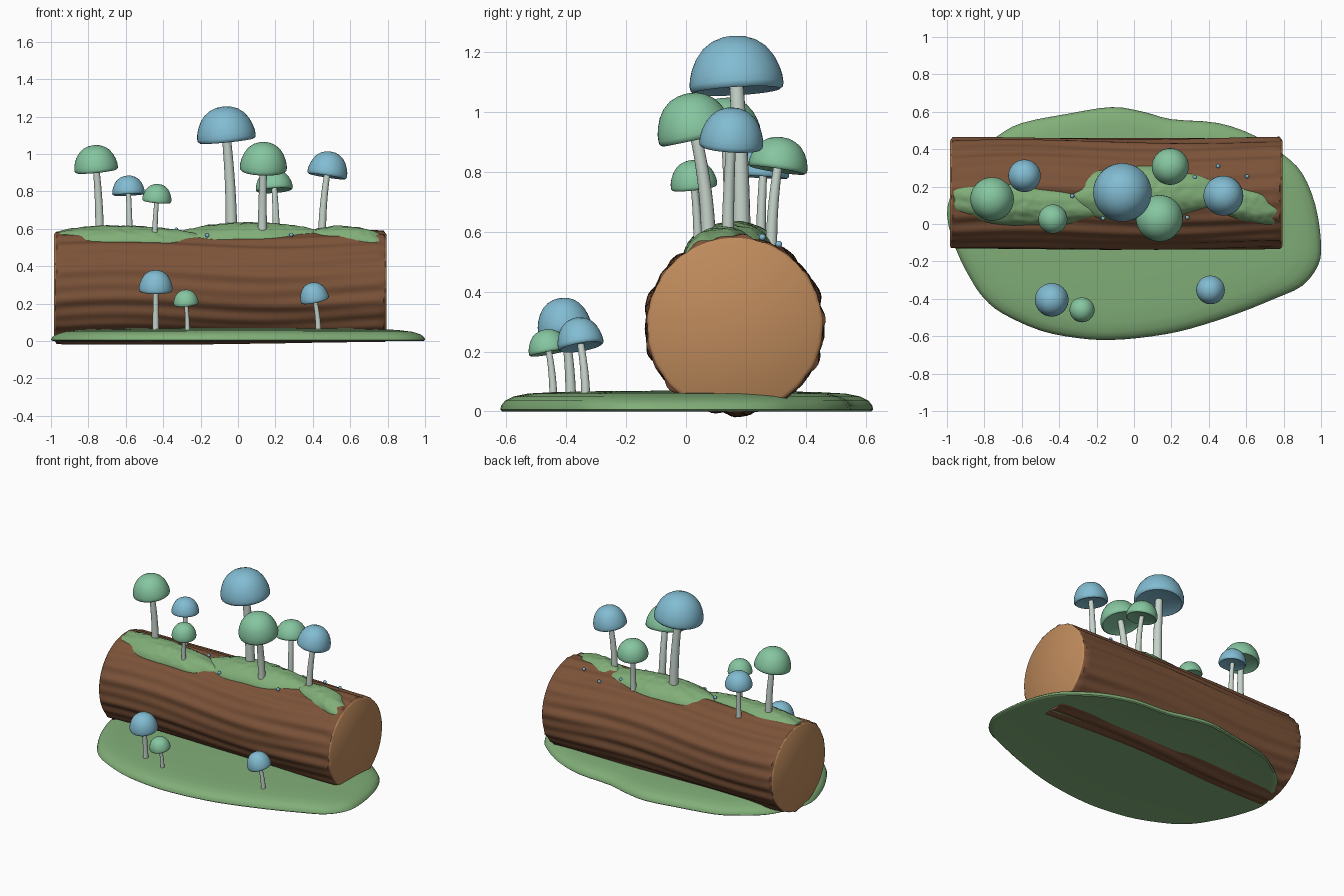
import bpy, bmesh, math
from mathutils import Vector, noise

if "Cube" in bpy.data.objects:
    bpy.data.objects.remove(bpy.data.objects["Cube"])

def material(name, r, g, b):
    lin = [((c / 255 + 0.055) / 1.055) ** 2.4 for c in (r, g, b)]
    m = bpy.data.materials.new(name)
    m.diffuse_color = (*lin, 1)
    m.use_nodes = True
    m.node_tree.nodes["Principled BSDF"].inputs["Base Color"].default_value = m.diffuse_color
    return m

BARK = material("bark brown", 124, 83, 57)
WOOD = material("cut wood tan", 191, 139, 92)
MOSS = material("moss green", 129, 174, 120)
STEM = material("stem pale grey", 198, 212, 203)
BLUE = material("cap blue", 130, 188, 210)
GREEN = material("cap green", 134, 198, 160)

LOG_Y, LOG_Z, LOG_R = 0.163, 0.288, 0.296

def loft(name, rings, mats, angle=40, rule=None):
    """Skin closed rings of points, closing both ends."""
    bm = bmesh.new()
    rows = [[bm.verts.new(p) for p in ring] for ring in rings]
    n = len(rows[0])
    for i, (a, b) in enumerate(zip(rows, rows[1:])):
        for j in range(n):
            k = (j + 1) % n
            f = bm.faces.new((a[j], a[k], b[k], b[j]))
            f.material_index = rule(i) if rule else 0
    for row in (rows[0], rows[-1]):
        f = bm.faces.new(row)
        f.material_index = len(mats) - 1
    bmesh.ops.recalc_face_normals(bm, faces=bm.faces)
    me = bpy.data.meshes.new(name)
    bm.to_mesh(me)
    bm.free()
    for m in mats:
        me.materials.append(m)
    ob = bpy.data.objects.new(name, me)
    bpy.context.collection.objects.link(ob)
    bpy.ops.object.select_all(action='DESELECT')
    ob.select_set(True)
    bpy.context.view_layer.objects.active = ob
    bpy.ops.object.shade_smooth_by_angle(angle=math.radians(angle))
    return ob

# Mossy ground: smoothed outline, scaled into a low rounded slab
OUT = [(1, -.1), (.97, .1), (.9, .27), (.8, .37), (.65, .47), (.45, .54), (.2, .56),
       (.05, .6), (-.12, .625), (-.35, .59), (-.6, .54), (-.73, .47), (-.87, .36),
       (-.96, .2), (-1, .05), (-.95, -.14), (-.87, -.3), (-.8, -.4), (-.7, -.48),
       (-.5, -.57), (-.3, -.61), (-.12, -.62), (.1, -.6), (.3, -.56), (.55, -.48),
       (.75, -.4), (.9, -.33), (.985, -.22)]
outline = []
for i, p1 in enumerate(OUT):
    p0, p2, p3 = OUT[i - 1], OUT[(i + 1) % len(OUT)], OUT[(i + 2) % len(OUT)]
    for t in (0, 1 / 3, 2 / 3):
        outline.append([0.5 * (2 * b + (c - a) * t + (2 * a - 5 * b + 4 * c - d) * t * t
                               + (3 * b - a - 3 * c + d) * t ** 3)
                        for a, b, c, d in zip(p0, p1, p2, p3)])
slab = [(.03, .004), (.6, .004), (.96, .002), (.99, 0), (1, .006), (.995, .02), (.975, .036),
        (.93, .05), (.85, .06), (.7, .065), (.45, .068), (.03, .07)]
loft("ground", [[(x * s, y * s, z) for x, y in outline] for s, z in slab], [MOSS])

# Log: ridged wavy bark with rounded cut ends
def bark_radius(x, a):
    r = LOG_R + 0.004 * math.sin(13 * a + 1.1 * math.sin(3 * x))
    r += 0.004 * math.sin(23 * a + 1.6 * math.sin(4 * x + 1))
    return r + 0.004 * math.sin(2.6 * x + 3 * a)

def on_log(x, a, r):
    return (x, LOG_Y + r * math.sin(a), LOG_Z + r * math.cos(a))

def log_ring(x, end_scale=None):
    ring = []
    for j in range(144):
        a = math.tau * j / 144
        r = end_scale * LOG_R if end_scale else bark_radius(x, a)
        ring.append(on_log(x, a, r))
    return ring

L0, L1, N = -0.985, 0.795, 40
log = [log_ring(L0, .95), log_ring(L0 + .008, .985)]
log += [log_ring(L0 + .016 + (L1 - L0 - .032) * i / N) for i in range(N + 1)]
log += [log_ring(L1 - .008, .985), log_ring(L1, .95)]
loft("log", log, [BARK, WOOD], 45, lambda i: 1 if i < 1 or i > N + 2 else 0)

# Moss patches: bumpy domed shells hugging the top of the log
def moss(name, cx, hx, ca, ha, slant, thick, seed):
    rings = []
    for i in range(17):
        s = 1 - i / 17
        ring = []
        for j in range(72):
            t = math.tau * j / 72
            edge = 1 + .05 * math.sin(3 * t + seed) + .04 * math.sin(7 * t + 2 * seed)
            u, v = s * edge * math.cos(t), s * edge * math.sin(t)
            x = min(max(cx + hx * u, -0.965), 0.78)
            a = ca + ha * v + slant * u
            bump = 0.006 * noise.noise(Vector((x * 28, a * 9, seed)))
            h = -0.008 + (thick + .008) * (1 - s ** 2.2) ** .8 + bump * min(1, 4 * (1 - s))
            ring.append(on_log(x, a, LOG_R + h))
        rings.append(ring)
    rings.insert(0, [on_log(p[0], math.atan2(p[1] - LOG_Y, p[2] - LOG_Z), LOG_R - .03)
                     for p in rings[0]])
    loft(name, rings, [MOSS], 30)

moss("moss_left", -.61, .40, -.23, .40, -.12, .038, 1)
moss("moss_middle", .06, .39, .0, .54, .02, .05, 2)
moss("moss_right", .575, .21, -.2, .34, -.2, .036, 3.5)

# Mushrooms: curved tapering stem and domed cap hollowed underneath
CAP = [(.05, .12), (.5, .1), (.8, .04), (.92, 0), (.985, .05), (1, .14), (.985, .3), (.93, .5),
       (.83, .72), (.68, .92), (.48, 1.07), (.25, 1.155), (.04, 1.18)]

def circle(c, r, rot, n):
    return [c + rot @ Vector((r * math.cos(math.tau * k / n), r * math.sin(math.tau * k / n), 0))
            for k in range(n)]

def mushroom(i, colour, base, top, rim, radius, height):
    bx, by = base
    dy = by - LOG_Y
    bz = 0.04 if by < -.2 else LOG_Z + math.sqrt(LOG_R ** 2 - dy * dy) - .02
    p0 = Vector((bx, by, bz))
    p2 = Vector((top[0], top[1], rim))
    p1 = Vector((bx, by, (bz + rim) / 2))
    lean = (p2 - p1).normalized()
    rot = Vector((0, 0, 1)).rotation_difference(lean).to_matrix()
    stem = []
    for k in range(11):
        t = k / 10
        c = p0 * (1 - t) ** 2 + p1 * 2 * t * (1 - t) + (p2 + lean * radius * .13) * t * t
        stem.append(circle(c, radius * (.2 - .05 * t), Vector((0, 0, 1)).rotation_difference(
            Vector((0, 0, 1)).lerp(lean, t)).to_matrix(), 16))
    loft(f"stem_{i}", stem, [STEM])
    cap = [circle(p2 + lean * (z / 1.18 * height), r * radius, rot, 40) for r, z in CAP]
    loft(f"cap_{i}", cap, [colour], 50)

MUSHROOMS = [
    (BLUE, (-.035, .185), (-.06, .17), 1.07, .157, .185),
    (GREEN, (.13, .075), (.135, .035), .91, .126, .155),
    (GREEN, (-.74, .15), (-.757, .135), .908, .117, .14),
    (BLUE, (-.58, .25), (-.585, .257), .782, .087, .103),
    (GREEN, (-.445, .04), (-.435, .028), .745, .078, .095),
    (GREEN, (.205, .285), (.195, .305), .805, .099, .112),
    (BLUE, (.45, .14), (.475, .15), .88, .107, .135),
    (BLUE, (-.44, -.385), (-.44, -.403), .265, .09, .115),
    (GREEN, (-.27, -.443), (-.277, -.457), .195, .067, .08),
    (BLUE, (.43, -.335), (.412, -.35), .215, .077, .1)]
for i, args in enumerate(MUSHROOMS, 1):
    mushroom(i, *args)

# Tiny spores scattered on the bark
for i, (x, y) in enumerate([(.45, .31), (.605, .255), (.325, .25), (-.165, .03),
                            (.285, .035), (-.33, .15)], 1):
    z = LOG_Z + math.sqrt((LOG_R + .012) ** 2 - (y - LOG_Y) ** 2)
    c = Vector((x, y, z))
    rot = Vector((0, 0, 1)).rotation_difference(Vector((0, 0, 1))).to_matrix()
    ball = [circle(c + Vector((0, 0, -.011 * math.cos(math.pi * k / 8))),
                   .011 * math.sin(math.pi * k / 8) + 1e-4, rot, 12) for k in range(9)]
    loft(f"spore_{i}", ball, [BLUE], 60)
